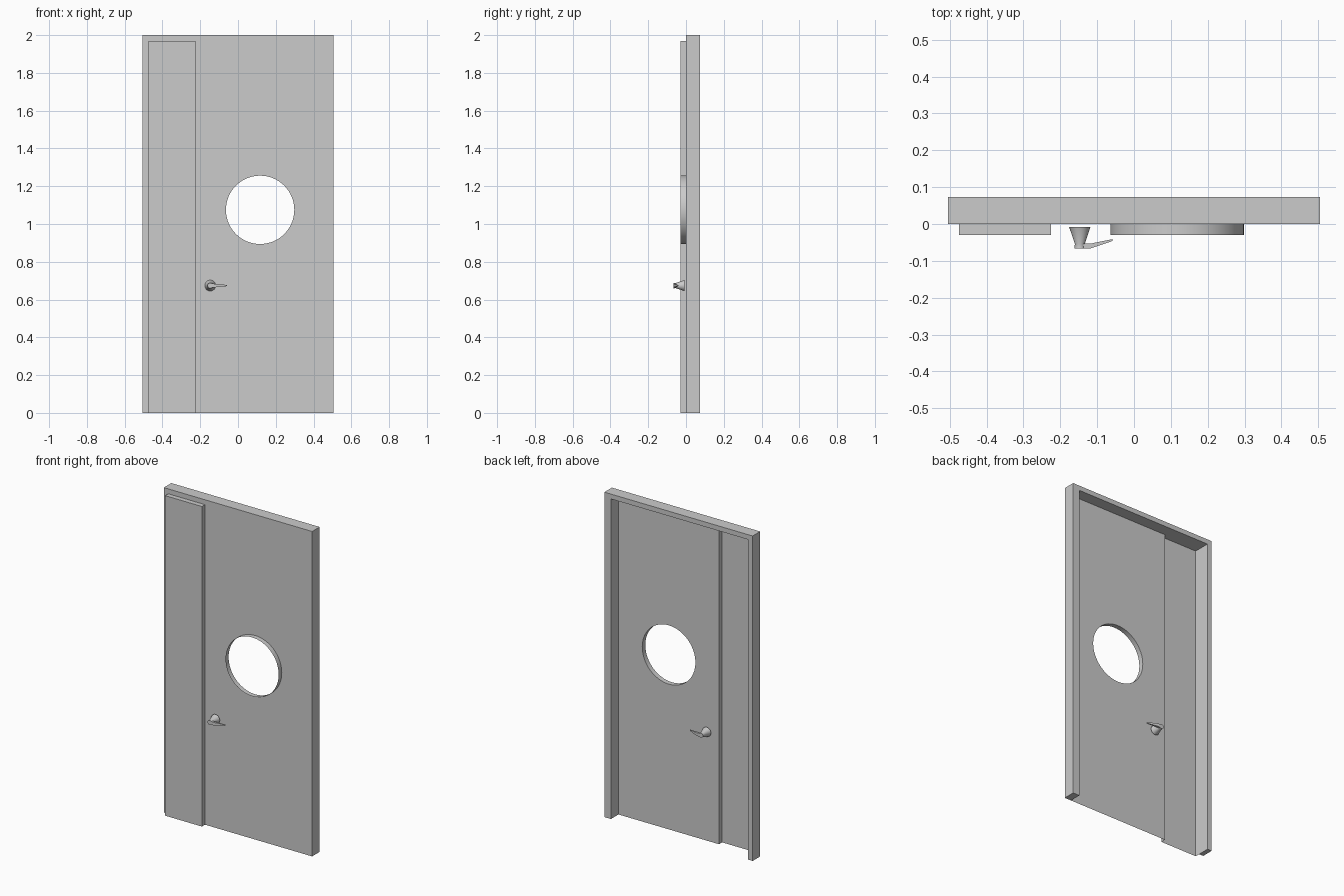
import bpy, bmesh, math
from mathutils import Vector

cube = bpy.data.objects.get("Cube")
if cube:
    bpy.data.objects.remove(cube)

# Main dimensions
HALF, TOP = 0.505, 2.0
LEFT, RIGHT, HEAD = -0.475, 0.46, 1.97
SPLIT = -0.225
DEPTH, STEP = 0.073, -0.03
HOLE = Vector((0.117, 1.075))
HOLE_R = 0.181


def material(name, rgb):
    m = bpy.data.materials.new(name)
    m.use_nodes = True
    m.diffuse_color = (*rgb, 1)
    m.node_tree.nodes["Principled BSDF"].inputs["Base Color"].default_value = (*rgb, 1)
    return m


def arch(x0, x1, top):
    """Open path up one side, across and down the other."""
    return [(x0, 0), (x0, top), (x1, top), (x1, 0)]


def sheet(bm, y, *loops):
    """Flat face at depth y; further loops become holes."""
    edges = []
    for loop in loops:
        vs = [bm.verts.new((x, y, z)) for x, z in loop]
        edges += [bm.edges.new((a, b)) for a, b in zip(vs, vs[1:] + vs[:1])]
    bmesh.ops.triangle_fill(bm, use_beauty=True, edges=edges, normal=(0, -1 if y <= 0 else 1, 0))


def wall(bm, path, y0, y1, closed=False):
    """Ribbon following a path between two depths."""
    ends = path[1:] + path[:1] if closed else path[1:]
    for (xa, za), (xb, zb) in zip(path, ends):
        bm.faces.new([bm.verts.new(p) for p in
                      ((xa, y0, za), (xb, y0, zb), (xb, y1, zb), (xa, y1, za))])


def finish(bm, name, mat, angle=35):
    bmesh.ops.remove_doubles(bm, verts=bm.verts, dist=0.0005)
    me = bpy.data.meshes.new(name)
    bm.to_mesh(me)
    bm.free()
    me.materials.append(mat)
    ob = bpy.data.objects.new(name, me)
    bpy.context.collection.objects.link(ob)
    bpy.ops.object.select_all(action="DESELECT")
    ob.select_set(True)
    bpy.context.view_layer.objects.active = ob
    bpy.ops.object.shade_smooth_by_angle(angle=math.radians(angle))
    return ob


door_grey = material("door grey", (0.6, 0.6, 0.6))

# Door shell: front sheet, frame, raised side panel and window rim
circle = [tuple(HOLE + HOLE_R * Vector((math.sin(a), math.cos(a))))
          for a in (math.tau * i / 64 for i in range(64))]
outer = arch(-HALF, HALF, TOP)
opening = arch(LEFT, RIGHT, HEAD)
panel = arch(LEFT, SPLIT, HEAD)

bm = bmesh.new()
sheet(bm, 0, outer[:1] + panel + outer[:0:-1], circle)
sheet(bm, STEP, panel)
sheet(bm, DEPTH, outer + opening[::-1])
wall(bm, outer, 0, DEPTH)
wall(bm, opening[::-1], 0, DEPTH)
wall(bm, panel, STEP, 0)
wall(bm, circle, STEP, 0, closed=True)
for foot in ([(-HALF, 0), (LEFT, 0)], [(RIGHT, 0), (HALF, 0)]):
    wall(bm, foot, 0, DEPTH)
finish(bm, "door_and_frame", door_grey)


# Handles: tapered stem with an angled, tapering lever
def handle(name, side):
    cx, cz = -0.147, 0.674
    bm = bmesh.new()
    rings = []
    for y, r in ((0.008, 0.029), (0.054, 0.0135), (0.066, 0.0145)):
        rings.append([bm.verts.new((cx + r * math.cos(a), side * y, cz + r * math.sin(a)))
                      for a in (math.tau * i / 24 for i in range(24))])
    for lo, hi in zip(rings, rings[1:]):
        for i in range(24):
            j = (i + 1) % 24
            bm.faces.new((lo[i], lo[j], hi[j], hi[i]))
    bm.faces.new(rings[0])
    bm.faces.new(rings[-1])
    # Lever sections: x, inner depth, outer depth, half height
    sections = []
    for x, y0, y1, h in ((cx, 0.054, 0.066, 0.011), (-0.117, 0.053, 0.066, 0.009),
                         (-0.058, 0.041, 0.046, 0.003)):
        sections.append([bm.verts.new((x, side * y, cz + z))
                         for y, z in ((y0, -h), (y1, -h), (y1, h), (y0, h))])
    for a, b in zip(sections, sections[1:]):
        for i in range(4):
            j = (i + 1) % 4
            bm.faces.new((a[i], a[j], b[j], b[i]))
    bm.faces.new(sections[0])
    bm.faces.new(sections[-1])
    bmesh.ops.recalc_face_normals(bm, faces=bm.faces)
    finish(bm, name, door_grey)


handle("front_handle", -1)
handle("back_handle", 1)
